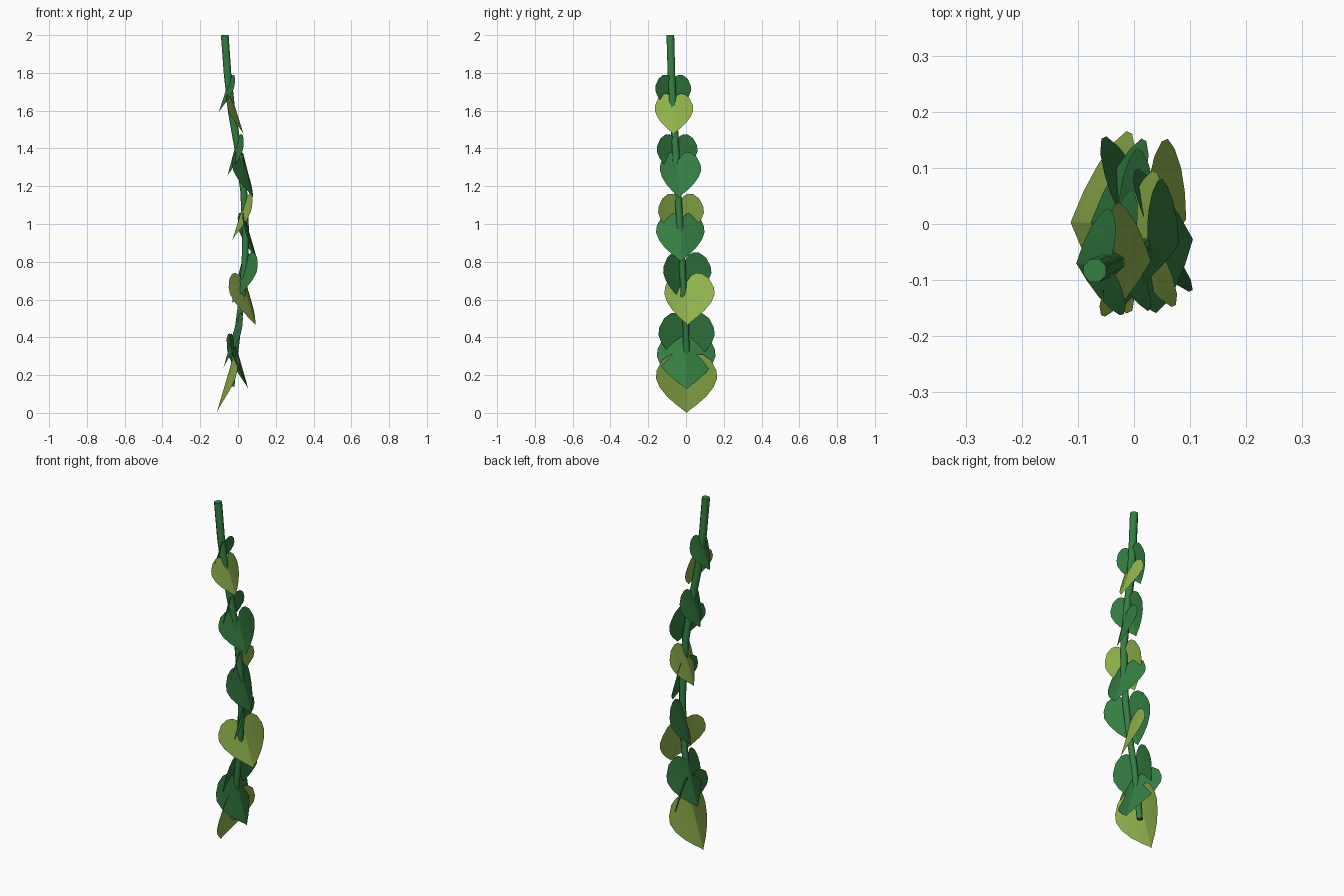
import bpy, bmesh, math
from mathutils import Vector

cube = bpy.data.objects.get("Cube")
if cube:
    bpy.data.objects.remove(cube, do_unlink=True)


def material(name, rgb):
    m = bpy.data.materials.new(name)
    m.use_nodes = True
    m.diffuse_color = (*rgb, 1)
    bsdf = m.node_tree.nodes["Principled BSDF"]
    bsdf.inputs["Base Color"].default_value = (*rgb, 1)
    bsdf.inputs["Roughness"].default_value = 0.8
    return m


DARK = material("deep green", (0.035, 0.21, 0.055))
LIGHT = material("lime green", (0.29, 0.46, 0.075))

# Half outline of a heart: (half-width fraction, fraction of the way down)
HEART = [(0, .17), (.14, .06), (.34, 0), (.55, 0), (.8, .08), (.97, .24),
         (1, .37), (.88, .53), (.64, .7), (.34, .85), (.1, .95), (0, 1)]


def leaf(name, mat, side, y, top, tip, width, yaw):
    """Folded heart leaf; top and tip are (x, z), side is its facing along x."""
    start = Vector((top[0], y, top[1]))
    down = Vector((tip[0], y, tip[1])) - start
    across = Vector((side * math.sin(math.radians(yaw)), math.cos(math.radians(yaw)), 0))
    out = across.cross(down).normalized()
    if out.x * side < 0:
        out = -out
    half = width / 2
    bm = bmesh.new()

    def point(u, t):
        h = abs(u)
        # the rib stands proud of the lobes and meets the tip exactly
        bend = half * (0.07 * (1 - t) - 0.13 * h - 0.14 * h * h)
        return bm.verts.new(start + down * t + across * (u * half) + out * bend)

    rows = []
    last = len(HEART) - 1
    for i, (u, t) in enumerate(HEART):
        rib = HEART[0][1] + (1 - HEART[0][1]) * i / last
        if i in (0, last):
            rows.append([point(0, t)] * 5)
        else:
            mid = (rib + t) / 2
            rows.append([point(-u, t), point(-u / 2, mid), point(0, rib),
                         point(u / 2, mid), point(u, t)])
    for a, b in zip(rows, rows[1:]):
        for k in range(4):
            corners = list(dict.fromkeys((a[k], a[k + 1], b[k + 1], b[k])))
            bm.faces.new(corners)
    bmesh.ops.recalc_face_normals(bm, faces=bm.faces)
    if sum(f.normal.x for f in bm.faces) * side < 0:
        bmesh.ops.reverse_faces(bm, faces=bm.faces)
    # smooth blades with a crisp central rib
    for f in bm.faces:
        f.smooth = True
    ribs = [r[2] for r in rows]
    for e in bm.edges:
        if e.verts[0] in ribs and e.verts[1] in ribs:
            e.smooth = False
    mesh = bpy.data.meshes.new(name)
    bm.to_mesh(mesh)
    bm.free()
    mesh.materials.append(mat)
    bpy.context.collection.objects.link(bpy.data.objects.new(name, mesh))


# Leaves from top to bottom, alternating sides and growing
LEAVES = [
    (DARK, -.07, (-.03, 1.79), (-.103, 1.59), 7),
    (LIGHT, -.066, (-.045, 1.69), (.03, 1.475), 7),
    (DARK, -.05, (.01, 1.475), (-.056, 1.254), 8),
    (DARK, -.037, (.01, 1.38), (.08, 1.14), 19),
    (LIGHT, -.03, (.055, 1.16), (-.03, .915), 8),
    (DARK, -.027, (.02, 1.06), (.105, .8), -7),
    (DARK, -.003, (.055, .85), (-.03, .58), 20),
    (LIGHT, .008, (.005, .74), (.093, .465), 21),
    (DARK, .003, (.015, .53), (-.077, .238), 0),
    (DARK, .003, (-.04, .42), (.055, .125), -4),
    (LIGHT, .003, (-.01, .31), (-.113, 0), 0),
]
for i, (mat, y, top, tip, yaw) in enumerate(LEAVES):
    side = 1 if i % 2 else -1
    if i == len(LEAVES) - 1:
        side = -1
    leaf(f"leaf_{i + 1}", mat, side, y, top, tip, 0.192 + 0.0133 * i, yaw)

# Hanging stem, tapering downwards
PATH = [(-.07, -.083, 2), (-.055, -.077, 1.79), (-.033, -.066, 1.59),
        (.0, -.055, 1.4), (.03, -.043, 1.18), (.041, -.03, .95),
        (.036, -.02, .79), (.02, -.01, .6), (0, 0, .45), (-.035, .005, .14)]
curve = bpy.data.curves.new("stem", "CURVE")
curve.dimensions = "3D"
curve.bevel_depth = 0.022
curve.bevel_resolution = 2
curve.use_fill_caps = True
spline = curve.splines.new("POLY")
spline.points.add(len(PATH) - 1)
for i, (p, co) in enumerate(zip(spline.points, PATH)):
    p.co = (*co, 1)
    p.radius = 1 - 0.025 * i
spline.use_smooth = True
curve.materials.append(DARK)
bpy.context.collection.objects.link(bpy.data.objects.new("stem", curve))
